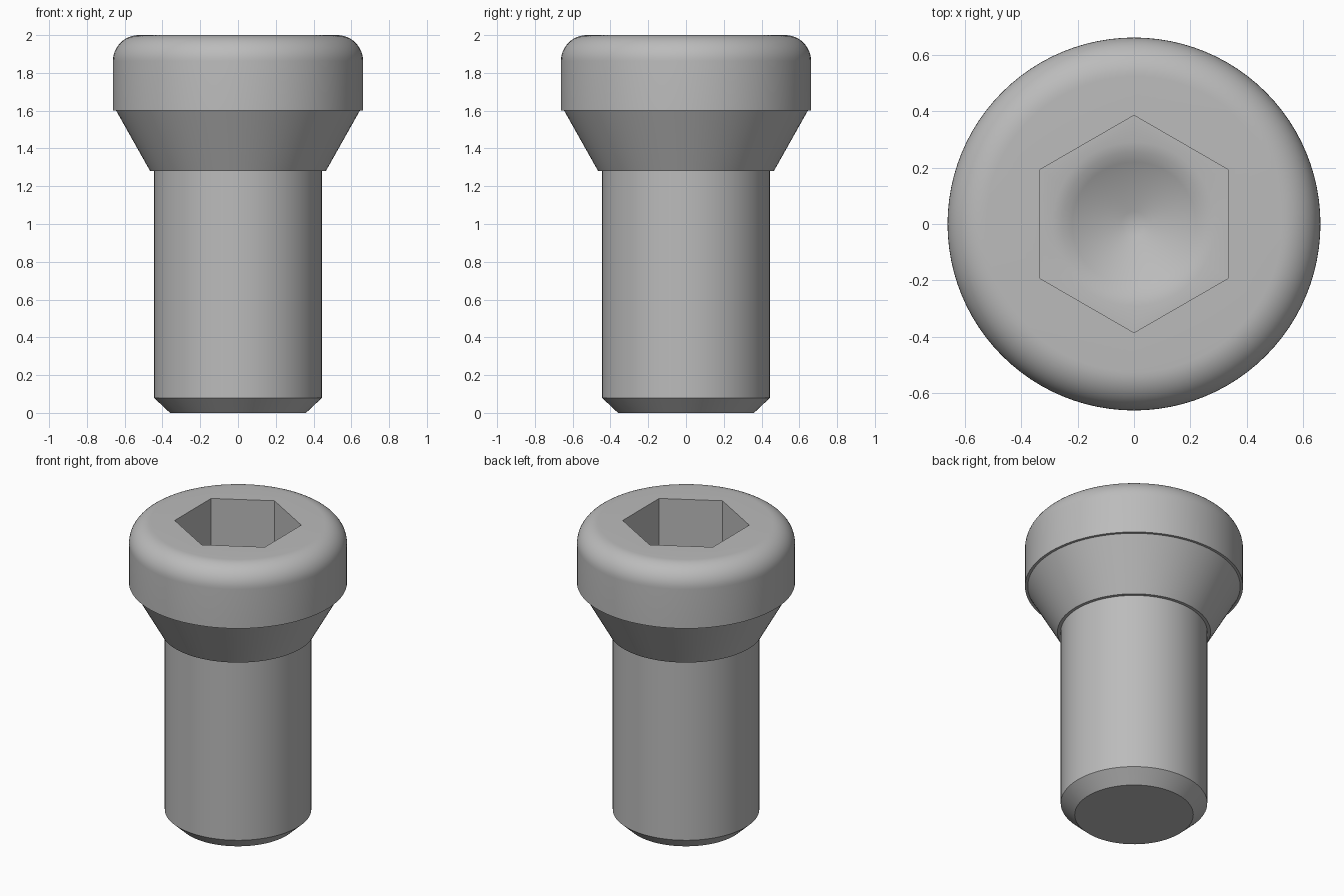
import bpy, bmesh
from math import pi, sin, cos, radians

SEG = 96
cube = bpy.data.objects.get("Cube")
if cube:
    bpy.data.objects.remove(cube, do_unlink=True)


def circle(r, z):
    return [(r * cos(2 * pi * i / SEG), r * sin(2 * pi * i / SEG), z) for i in range(SEG)]


def hexagon(apothem, z):
    # Corners point along y, flats face x
    pts = []
    for i in range(SEG):
        a = 2 * pi * i / SEG
        off = (a + pi / 6) % (pi / 3) - pi / 6
        r = apothem / cos(off)
        pts.append((r * cos(a), r * sin(a), z))
    return pts


# Chamfered tip, shank, tapered neck and underside of the head
rings = [circle(r, z) for r, z in [
    (0.36, 0), (0.445, 0.08), (0.445, 1.28), (0.465, 1.28),
    (0.645, 1.6), (0.662, 1.6)]]

# Rounded shoulder of the head
FILLET = 0.137
for k in range(13):
    a = pi / 2 * k / 12
    rings.append(circle(0.662 - FILLET + FILLET * cos(a), 2 - FILLET + FILLET * sin(a)))

# Hexagonal socket with a shallow drilled cone in its floor
FLOOR = 1.55
rings += [hexagon(0.334, 2), hexagon(0.334, FLOOR)]
rings += [circle(r, FLOOR - d) for r, d in [
    (0.29, 0), (0.255, 0.008), (0.22, 0.024), (0.045, 0.125)]]

# Skin the rings and cap both ends
bm = bmesh.new()
loops = [[bm.verts.new(p) for p in ring] for ring in rings]
for low, high in zip(loops, loops[1:]):
    for i in range(SEG):
        j = (i + 1) % SEG
        bm.faces.new((low[i], low[j], high[j], high[i]))
bm.faces.new(loops[0][::-1])
bm.faces.new(loops[-1])
bmesh.ops.recalc_face_normals(bm, faces=bm.faces)

mesh = bpy.data.meshes.new("socket_screw")
bm.to_mesh(mesh)
bm.free()
screw = bpy.data.objects.new("socket_screw", mesh)
bpy.context.collection.objects.link(screw)

# Plain grey metal
mat = bpy.data.materials.new("grey_metal")
mat.use_nodes = True
colour = (0.5, 0.5, 0.5, 1)
mat.diffuse_color = colour
mat.node_tree.nodes["Principled BSDF"].inputs["Base Color"].default_value = colour
mesh.materials.append(mat)

bpy.ops.object.select_all(action='DESELECT')
screw.select_set(True)
bpy.context.view_layer.objects.active = screw
bpy.ops.object.shade_smooth_by_angle(angle=radians(32))
